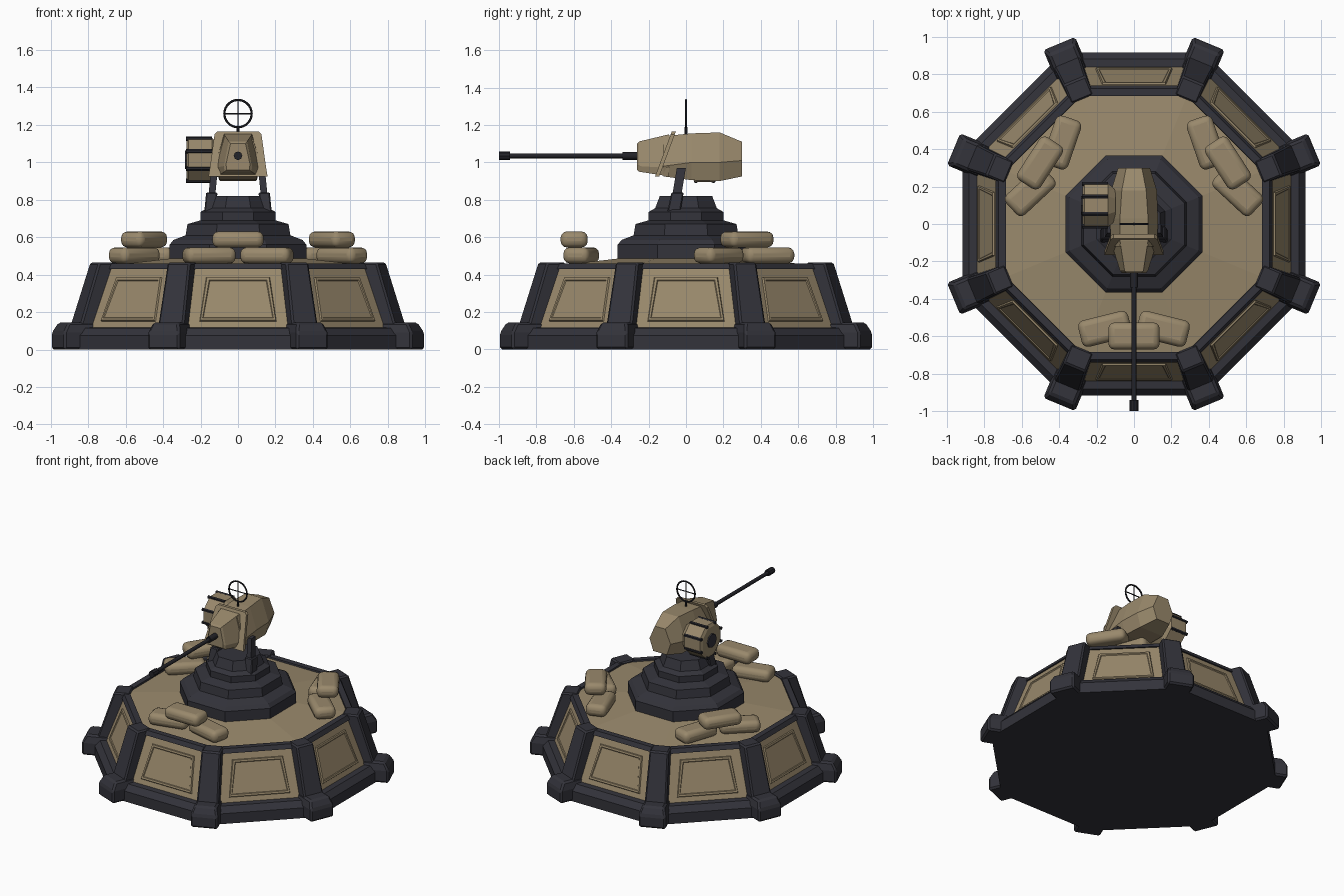
import bpy, bmesh, math
from mathutils import Vector, Matrix

if "Cube" in bpy.data.objects:
    bpy.data.objects.remove(bpy.data.objects["Cube"])


def material(name, rgb):
    m = bpy.data.materials.new(name)
    m.diffuse_color = (*rgb, 1)
    m.use_nodes = True
    m.node_tree.nodes["Principled BSDF"].inputs["Base Color"].default_value = m.diffuse_color
    return m


TAN = material("sand_tan", (0.32, 0.25, 0.15))
DARK = material("dark_slate", (0.033, 0.033, 0.043))
BLACK = material("gunmetal", (0.017, 0.017, 0.022))
C8 = math.cos(math.pi / 8)


def finish(name, bm, mat, bevel=0, segments=1, smooth=False):
    bmesh.ops.recalc_face_normals(bm, faces=bm.faces)
    me = bpy.data.meshes.new(name)
    bm.to_mesh(me)
    bm.free()
    me.materials.append(mat)
    ob = bpy.data.objects.new(name, me)
    bpy.context.collection.objects.link(ob)
    if bevel:
        mod = ob.modifiers.new("edge_bevel", 'BEVEL')
        mod.width, mod.segments = bevel, segments
        mod.limit_method, mod.angle_limit = 'ANGLE', math.radians(25)
    if smooth:
        bpy.ops.object.select_all(action='DESELECT')
        ob.select_set(True)
        bpy.context.view_layer.objects.active = ob
        bpy.ops.object.shade_smooth_by_angle(angle=math.radians(35))
    return ob


def loft(rings, bm=None, caps=True, closed=False):
    """Skin a list of equal-length point rings."""
    bm = bm or bmesh.new()
    vs = [[bm.verts.new(p) for p in r] for r in rings]
    pairs = list(zip(vs, vs[1:])) + ([(vs[-1], vs[0])] if closed else [])
    for a, b in pairs:
        for i in range(len(a)):
            j = (i + 1) % len(a)
            bm.faces.new((a[i], a[j], b[j], b[i]))
    if caps and not closed:
        bm.faces.new(vs[0])
        bm.faces.new(vs[-1])
    return bm


def octagon(apothem, z):
    return [(apothem / C8 * math.cos(math.pi / 8 + k * math.pi / 4),
             apothem / C8 * math.sin(math.pi / 8 + k * math.pi / 4), z) for k in range(8)]


def tube(name, p, q, r, mat, sides=12, smooth=True, r2=None):
    p, q = Vector(p), Vector(q)
    d = q - p
    bm = bmesh.new()
    bmesh.ops.create_cone(bm, cap_ends=True, segments=sides, radius1=r, radius2=r2 or r, depth=d.length,
                          matrix=Matrix.Translation((p + q) / 2) @ d.to_track_quat('Z', 'Y').to_matrix().to_4x4())
    return finish(name, bm, mat, smooth=smooth)


def rect(cx, cy, hx, hy, z):
    return [(cx - hx, cy - hy, z), (cx + hx, cy - hy, z), (cx + hx, cy + hy, z), (cx - hx, cy + hy, z)]


# Octagonal bunker: foot ring, sloped wall, rim and shallow cone floor
finish("foot_ring", loft([octagon(a, z) for a, z in
       ((0.915, 0), (0.915, 0.075), (0.88, 0.115), (0.80, 0.12))]), DARK)
finish("sloped_wall", loft([octagon(0.845, 0.10), octagon(0.725, 0.44)], caps=False), TAN)
finish("top_rim", loft([octagon(a, z) for a, z in
       ((0.74, 0.43), (0.725, 0.46), (0.685, 0.46), (0.68, 0.43))], closed=True), DARK)
finish("floor", loft([octagon(0.69, 0.448), octagon(0.30, 0.493)]), TAN)

# Wall panels: raised trapezoid plate on each side
SLOPE = 0.12 / 0.34


def panel_ring(inset, out):
    return [(u, -(0.845 - (z - 0.10) * SLOPE) - out, z + out * SLOPE) for u, z in
            ((-0.205 + inset, 0.15 + inset), (0.205 - inset, 0.15 + inset),
             (0.17 - inset, 0.385 - inset), (-0.17 + inset, 0.385 - inset))]


for k in range(8):
    bm = loft([panel_ring(0, 0), panel_ring(0.004, 0.009), panel_ring(0.016, 0.009), panel_ring(0.020, 0.004)])
    bm.transform(Matrix.Rotation(k * math.pi / 4, 4, 'Z'))
    finish("wall_panel", bm, TAN)

# Corner buttresses: chunky foot plus leaning strut
for k in range(8):
    turn = Matrix.Rotation(math.pi / 8 + k * math.pi / 4, 4, 'Z')
    bm = loft([rect(0.94, 0, 0.103, 0.092, 0), rect(0.94, 0, 0.103, 0.092, 0.09),
               rect(0.925, 0, 0.085, 0.075, 0.145)])
    bm.transform(turn)
    finish("corner_foot", bm, DARK, 0.012)
    bm = loft([rect(0.875, 0, 0.075, 0.075, 0.10), rect(0.775, 0, 0.055, 0.065, 0.465)])
    bm.transform(turn)
    finish("corner_strut", bm, DARK, 0.01)

# Stepped pedestal
finish("pedestal", loft([octagon(a, z) for a, z in (
    (0.365, 0.47), (0.365, 0.56), (0.345, 0.585), (0.28, 0.61), (0.27, 0.67), (0.20, 0.69),
    (0.20, 0.735), (0.165, 0.755), (0.14, 0.82))]), DARK)

# Sandbag piles: two below, one across the top
for deg in (-90, 33, 147):
    for name, t, r, z, yaw in (("lower_sandbag", -0.155, 0.56, 0.503, 14), ("lower_sandbag", 0.155, 0.56, 0.503, -14),
                               ("upper_sandbag", 0, 0.598, 0.588, 0)):
        bm = bmesh.new()
        bmesh.ops.create_cube(bm, size=1)
        bm.transform(Matrix.Rotation(math.radians(deg), 4, 'Z') @ Matrix.Translation((r, t, z))
                     @ Matrix.Rotation(math.radians(-yaw if t else 0) * -1, 4, 'Z')
                     @ Matrix.Diagonal((0.145, 0.275, 0.086, 1)))
        finish(name, bm, TAN, 0.034, 3, True)

# Yoke arms
for s in (-1, 1):
    bm = loft([rect(s * 0.148, -0.065, 0.032, 0.035, 0.735), rect(s * 0.140, -0.045, 0.030, 0.033, 0.84)])
    finish("yoke_foot", bm, DARK, 0.006)
    bm = loft([rect(s * 0.140, -0.050, 0.018, 0.024, 0.82), rect(s * 0.125, -0.025, 0.018, 0.024, 0.97)])
    finish("yoke_arm", bm, DARK)


# Gun housing: faceted sections along y
def section(y, wb, wm, zm, wt, z0, z1):
    return [(-wb, y, z0), (wb, y, z0), (wm, y, zm), (wt, y, z1), (-wt, y, z1), (-wm, y, zm)]


finish("gun_housing", loft([section(*s) for s in (
    (-0.12, 0.100, 0.125, 0.98, 0.075, 0.925, 1.14), (0.03, 0.100, 0.128, 1.00, 0.075, 0.905, 1.155),
    (0.18, 0.095, 0.122, 1.00, 0.065, 0.90, 1.16), (0.30, 0.055, 0.085, 1.01, 0.042, 0.925, 1.11))]), TAN)
finish("gun_nose", loft([section(*s) for s in (
    (-0.262, 0.060, 0.064, 0.99, 0.040, 0.96, 1.10), (-0.25, 0.072, 0.075, 0.98, 0.050, 0.95, 1.112),
    (-0.09, 0.110, 0.125, 0.97, 0.075, 0.925, 1.15))]), TAN)

# Tilted shield collar
shield = [(-0.158, 0.925), (0.158, 0.925), (0.152, 0.96), (0.125, 1.15), (0.11, 1.165),
          (-0.11, 1.165), (-0.125, 1.15), (-0.152, 0.96)]
finish("shield_collar", loft([[(x, -0.165 + d + (z - 0.925) * 0.37, z) for x, z in shield] for d in (0, 0.022)]), TAN)

# Barrel
Z = 1.035
tube("barrel", (0, -0.25, Z), (0, -0.96, Z), 0.013, BLACK)
tube("barrel_sleeve", (0, -0.25, Z), (0, -0.34, Z), 0.021, BLACK)
tube("muzzle", (0, -0.94, Z), (0, -1.0, Z), 0.023, BLACK, 8, False)

# Ammunition drum on the left, with edge rods and hub cap
CY, CZ = 0.10, 1.013


def drum_ring(x, r):
    return [(x, CY + r * math.cos(math.pi / 8 + k * math.pi / 4), CZ + r * math.sin(math.pi / 8 + k * math.pi / 4))
            for k in range(8)]


finish("ammo_drum", loft([drum_ring(x, r) for x, r in
       ((-0.275, 0.105), (-0.265, 0.128), (-0.14, 0.128), (-0.10, 0.09))]), TAN)
for a, b in zip(drum_ring(-0.278, 0.122), drum_ring(-0.14, 0.122)):
    tube("drum_rod", a, b, 0.012, BLACK, 6, False)
tube("drum_hub", (-0.26, CY, CZ), (-0.284, CY, CZ), 0.05, DARK, 8, False)

# Ring sight with crosshair
bpy.ops.mesh.primitive_torus_add(location=(0, 0, 1.26), rotation=(math.pi / 2, 0, 0), major_radius=0.073,
                                 minor_radius=0.006, major_segments=28, minor_segments=6)
ring = bpy.context.object
ring.name = "sight_ring"
ring.data.materials.append(BLACK)
tube("sight_crossbar", (-0.073, 0, 1.26), (0.073, 0, 1.26), 0.004, BLACK, 6)
tube("sight_upright", (0, 0, 1.15), (0, 0, 1.333), 0.004, BLACK, 6)
tube("sight_post", (0, 0, 1.14), (0, 0, 1.19), 0.008, BLACK, 8)
